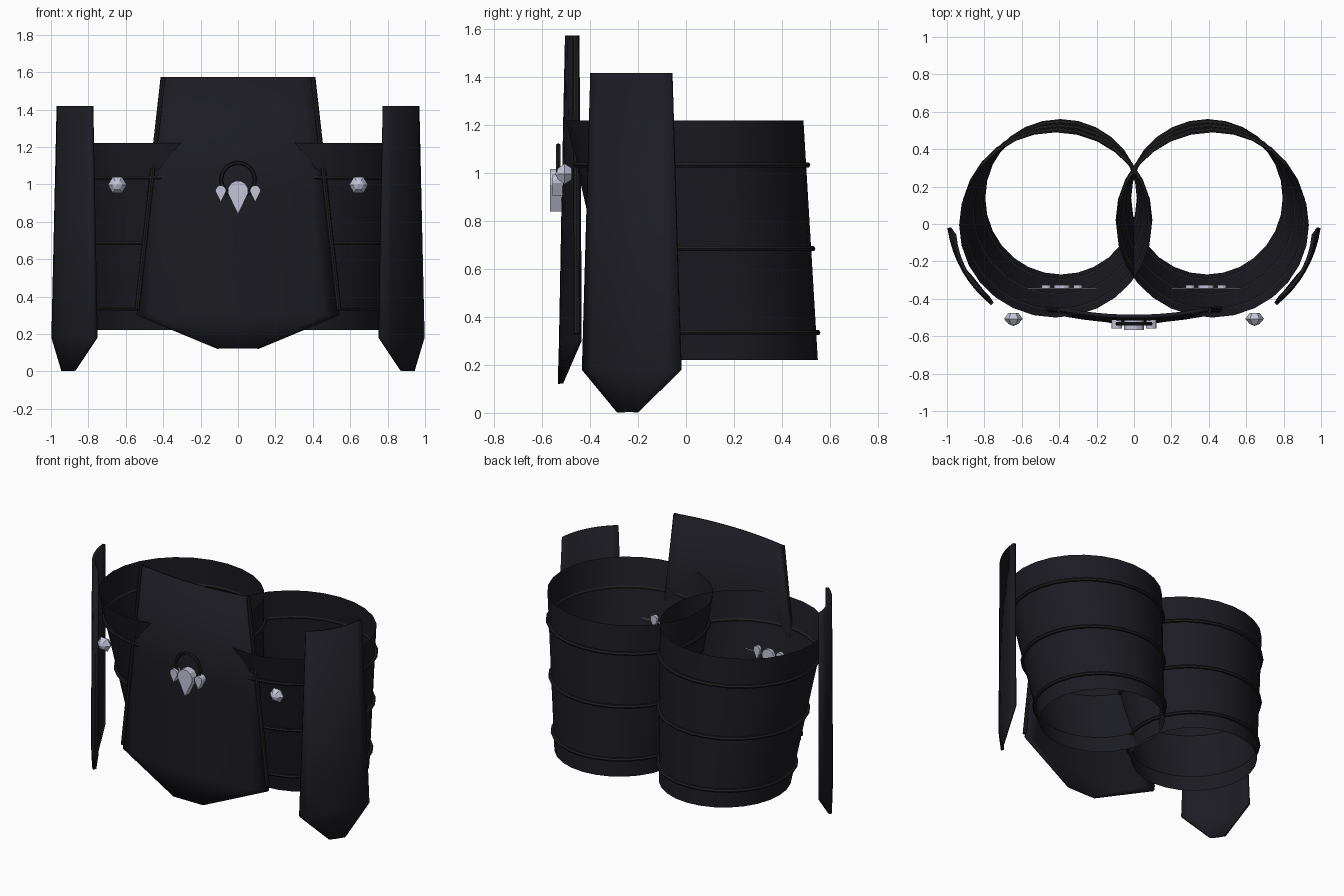
import bpy, bmesh, math
from mathutils import Vector

if "Cube" in bpy.data.objects:
    bpy.data.objects.remove(bpy.data.objects["Cube"])


def material(name, rgb):
    m = bpy.data.materials.new(name)
    m.diffuse_color = (*rgb, 1)
    m.use_nodes = True
    m.node_tree.nodes["Principled BSDF"].inputs["Base Color"].default_value = m.diffuse_color
    return m


DARK = material("dark_metal", (0.011, 0.011, 0.016))
TRIM = material("dark_trim", (0.014, 0.014, 0.015))
SILVER = material("silver", (0.55, 0.55, 0.68))


def make(name, verts, faces, mat, smooth=True):
    me = bpy.data.meshes.new(name)
    me.from_pydata(verts, [], faces)
    bm = bmesh.new()
    bm.from_mesh(me)
    bmesh.ops.remove_doubles(bm, verts=bm.verts, dist=1e-5)
    bmesh.ops.recalc_face_normals(bm, faces=bm.faces)
    bm.to_mesh(me)
    bm.free()
    ob = bpy.data.objects.new(name, me)
    bpy.context.collection.objects.link(ob)
    me.materials.append(mat)
    if smooth:
        bpy.context.view_layer.objects.active = ob
        ob.select_set(True)
        bpy.ops.object.shade_smooth_by_angle(angle=math.radians(35))
        ob.select_set(False)
    return ob


def skin(name, rows, mat, wrap=False, loop=False, thick=0):
    """Quads between equal rows of points; wrap closes each row, loop closes the row list."""
    n, k = len(rows[0]), len(rows)
    verts = [p for r in rows for p in r]
    faces = [(i * n + j, i * n + (j + 1) % n, (i + 1) % k * n + (j + 1) % n, (i + 1) % k * n + j)
             for i in range(k if loop else k - 1) for j in range(n if wrap else n - 1)]
    ob = make(name, verts, faces, mat)
    if thick:
        mod = ob.modifiers.new("thickness", "SOLIDIFY")
        mod.thickness, mod.offset = thick, 0
    return ob


def tube_ring(s, z, grow=0, n=28):
    """Horizontal cross-section of the leaning, tapering leg tube."""
    t = (1.22 - z) / 1.0
    cx, cy = 0.42 - 0.03 * t, -0.005 + 0.145 * t
    rx, ry = 0.515 - 0.11 * t + grow, 0.495 - 0.085 * t + grow
    return [(s * (cx + rx * math.cos(a)), cy + ry * math.sin(a), z)
            for a in (2 * math.pi * i / n for i in range(n))]


def rod(name, a, b, r, mat):
    a, b = Vector(a), Vector(b)
    q = (b - a).to_track_quat('Z', 'Y')
    ring = [q @ Vector((r * math.cos(i * math.pi / 4), r * math.sin(i * math.pi / 4), 0)) for i in range(8)]
    verts = [a + p for p in ring] + [b + p for p in ring]
    faces = [(i, (i + 1) % 8, 8 + (i + 1) % 8, 8 + i) for i in range(8)] + [tuple(range(8)), tuple(range(8, 16))]
    return make(name, verts, faces, mat)


def drop(name, x, y, z, w, h, d):
    """Faceted drop, round at the top and pointed at the bottom, extruded along y."""
    r = w / 2
    pts = [(x + r * math.cos(a), z + h - r + r * math.sin(a))
           for a in (math.radians(-15 + 30 * i) for i in range(8))] + [(x, z)]
    n = len(pts)
    verts = [(px, y - d / 2, pz) for px, pz in pts] + [(px, y + d / 2, pz) for px, pz in pts]
    faces = [tuple(range(n)), tuple(range(n, 2 * n))]
    faces += [(i, (i + 1) % n, n + (i + 1) % n, n + i) for i in range(n)]
    return make(name, verts, faces, SILVER, False)


for s in (-1, 1):
    # leg tube with three thin bands
    skin("leg_tube", [tube_ring(s, z) for z in (1.22, 1.03, 0.69, 0.335, 0.22)], DARK, wrap=True)
    for zb in (1.035, 0.685, 0.335):
        rows = [tube_ring(s, zb + 0.012 * math.sin(a), 0.006 + 0.012 * math.cos(a))
                for a in (math.pi * i / 3 for i in range(6))]
        skin("tube_band", rows, TRIM, wrap=True, loop=True)

    # curved, pointed side plate
    rows = []
    for z, f, b, bulge in ((1.418, (0.78, -0.392), (0.96, -0.058), 0.04),
                           (0.18, (0.757, -0.427), (0.988, -0.02), 0.045),
                           (0.003, (0.875, -0.28), (0.935, -0.2), 0.005)):
        row = []
        for i in range(9):
            t = i / 8
            k = bulge * (1 - (2 * t - 1) ** 2)
            row.append((s * (f[0] + (b[0] - f[0]) * t + 0.87 * k), f[1] + (b[1] - f[1]) * t - 0.49 * k, z))
        rows.append(row)
    skin("side_plate", rows, DARK, thick=0.02)

    # rods along the front plate edges
    rod("edge_trim", (s * 0.4, -0.46, 1.572), (s * 0.54, -0.455, 0.33), 0.014, TRIM)

    # faceted stud
    prof = ((0, -0.475), (0.028, -0.477), (0.05, -0.507), (0.026, -0.535), (0, -0.545))
    verts = [(s * 0.645 + r * math.cos(j * math.pi / 3), y, 0.997 + r * math.sin(j * math.pi / 3))
             for r, y in prof for j in range(6)]
    faces = [(i * 6 + j, i * 6 + (j + 1) % 6, i * 6 + 6 + (j + 1) % 6, i * 6 + 6 + j)
             for i in range(4) for j in range(6)]
    make("stud", verts, faces, SILVER, False)

    # small ornament on the inside of each tube
    c = s * 0.385
    for dx, w, h in ((0, 0.09, 0.16), (-0.085, 0.05, 0.09), (0.085, 0.05, 0.09)):
        drop("inner_ornament", c + dx, -0.335, 0.92 - h, w, h, 0.02)
    rod("inner_bar", (c - 0.185, -0.345, 0.87), (c + 0.185, -0.345, 0.87), 0.004, SILVER)

# curved front plate
rows = []
for z, w, yc, edge in ((1.575, 0.4, -0.495, 0.04), (0.95, 0.472, -0.508, 0.06),
                       (0.3, 0.54, -0.52, 0.075), (0.122, 0.11, -0.525, 0.003)):
    rows.append([(w * u, yc + edge * u * u, z) for u in (i / 6 - 1 for i in range(13))])
skin("front_plate", rows, DARK, thick=0.02)

# emblem: dark ring with three drops
bpy.ops.mesh.primitive_torus_add(major_radius=0.09, minor_radius=0.01, major_segments=24, minor_segments=6,
                                 location=(0, -0.533, 1.025), rotation=(math.pi / 2, 0, 0))
ring = bpy.context.object
ring.name = "emblem_ring"
ring.data.materials.append(TRIM)
drop("emblem_drop", 0, -0.54, 0.84, 0.11, 0.18, 0.055)
for s in (-1, 1):
    drop("emblem_side_drop", s * 0.092, -0.535, 0.905, 0.056, 0.09, 0.045)
